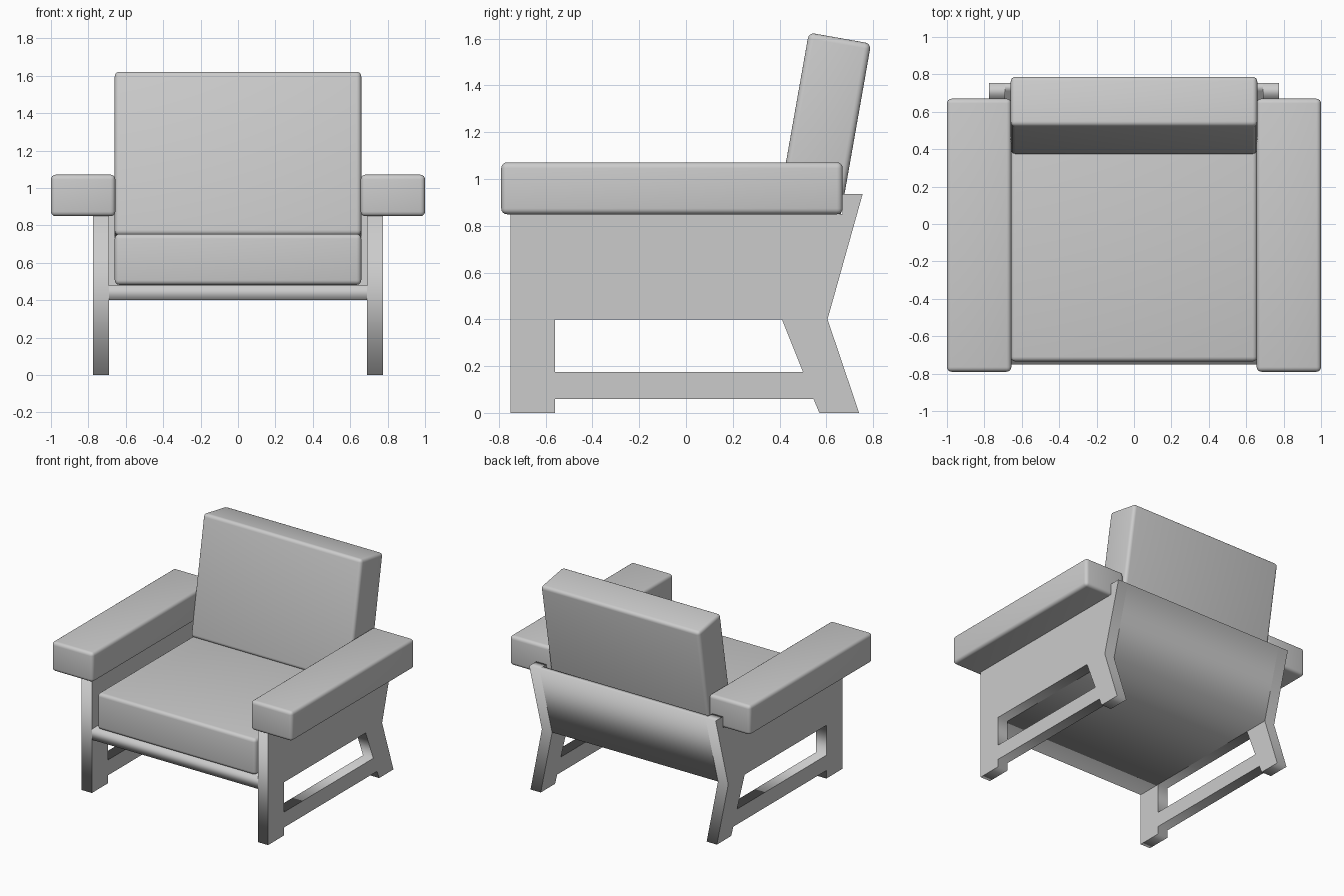
import bpy
from math import radians

if "Cube" in bpy.data.objects:
    bpy.data.objects.remove(bpy.data.objects["Cube"])


def profile_solid(name, loops, x, thickness):
    """Extrude closed (y, z) outlines along x; inner loops become holes."""
    curve = bpy.data.curves.new(name, 'CURVE')
    curve.dimensions = '2D'
    curve.fill_mode = 'BOTH'
    curve.extrude = thickness / 2
    for loop in loops:
        spline = curve.splines.new('POLY')
        spline.points.add(len(loop) - 1)
        for point, (y, z) in zip(spline.points, loop):
            point.co = (y, z, 0, 1)
        spline.use_cyclic_u = True
    obj = bpy.data.objects.new(name, curve)
    obj.location.x = x
    obj.rotation_euler = (radians(90), 0, radians(90))
    bpy.context.collection.objects.link(obj)
    bpy.ops.object.select_all(action='DESELECT')
    bpy.context.view_layer.objects.active = obj
    obj.select_set(True)
    bpy.ops.object.convert(target='MESH')
    bpy.context.object.name = name


def cushion(name, center, size, tilt=0):
    """Soft-edged box."""
    bpy.ops.mesh.primitive_cube_add(size=1, location=center)
    obj = bpy.context.object
    obj.name = name
    obj.scale = size
    bpy.ops.object.transform_apply(location=False, rotation=False, scale=True)
    obj.rotation_euler.x = radians(tilt)
    bevel = obj.modifiers.new('soft_edges', 'BEVEL')
    bevel.width = 0.025
    bevel.segments = 4
    bpy.ops.object.shade_smooth()


# Side frames: legs, rail and panel in one cut-out board
side_outline = [(-0.75, 0), (-0.56, 0), (-0.56, 0.06), (0.545, 0.06), (0.57, 0),
                (0.74, 0), (0.605, 0.40), (0.755, 0.935), (0.67, 0.935),
                (0.67, 0.85), (-0.75, 0.85)]
side_opening = [(-0.56, 0.175), (-0.56, 0.40), (0.41, 0.40), (0.50, 0.175)]

# Armrests rest on the side frames
for label, side in (("left", -1), ("right", 1)):
    profile_solid(label + "_side_frame", [side_outline, side_opening], side * 0.7325, 0.085)
    cushion(label + "_armrest", (side * 0.828, -0.06, 0.96), (0.344, 1.46, 0.222))

# Seat board joined to the sloping back board
shell = [(-0.75, 0.40), (0.605, 0.40), (0.755, 0.935), (0.71, 0.935),
         (0.582, 0.48), (-0.75, 0.48)]
profile_solid("seat_and_back_board", [shell], 0, 1.38)

# Cushions
cushion("seat_cushion", (0, -0.075, 0.618), (1.318, 1.32, 0.272))
cushion("back_cushion", (0, 0.581, 1.165), (1.318, 0.27, 0.888), tilt=-10)
